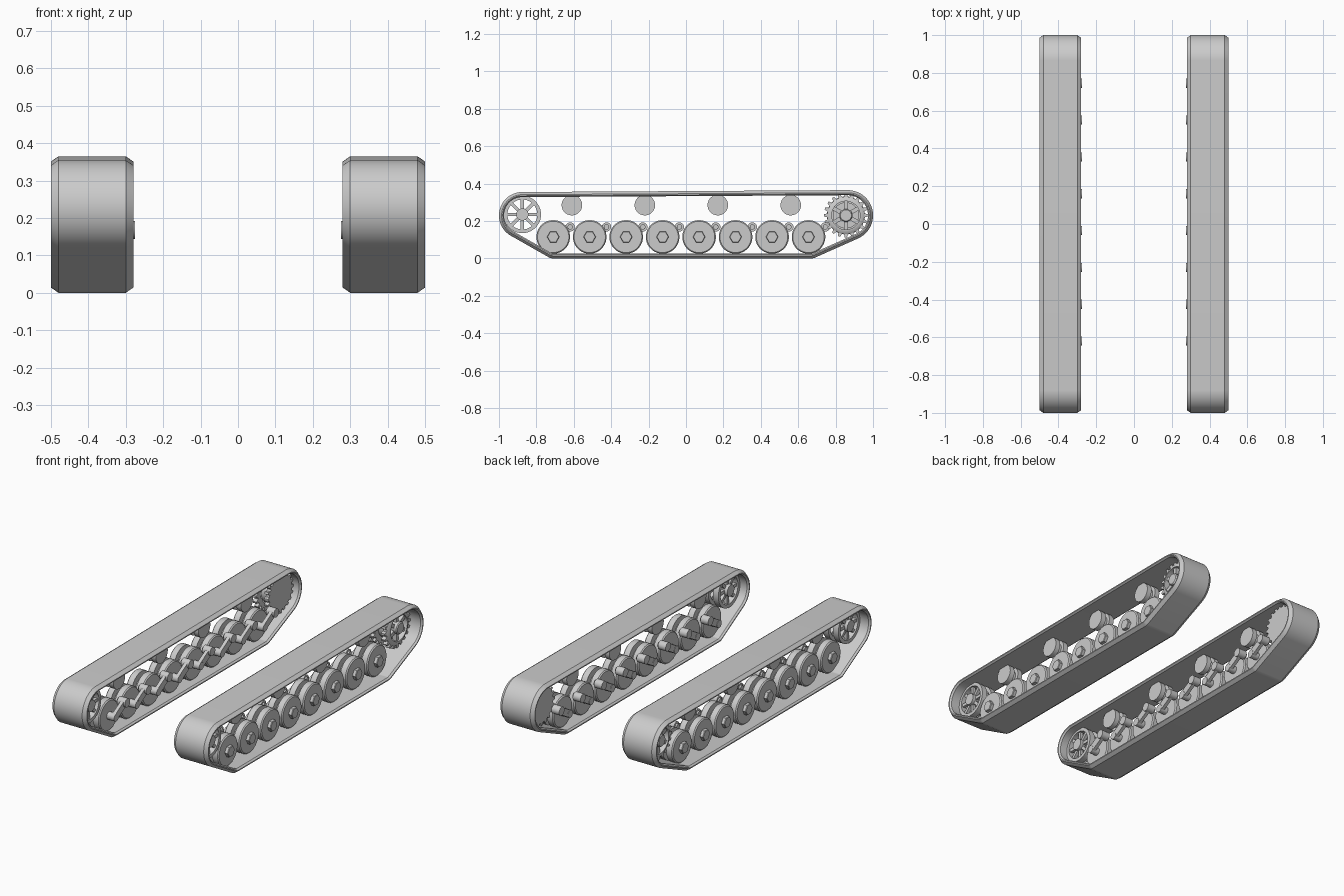
import bpy, bmesh
from math import sin, cos, pi, hypot, atan2
from mathutils import Matrix

if "Cube" in bpy.data.objects:
    bpy.data.objects.remove(bpy.data.objects["Cube"])

GREY = (0.6, 0.6, 0.6, 1)
grey = bpy.data.materials.new("plain grey")
grey.use_nodes = True
grey.diffuse_color = GREY
grey.node_tree.nodes["Principled BSDF"].inputs["Base Color"].default_value = GREY


def finish(name, bm):
    """Turn a left-hand part into a mirrored pair of objects."""
    for side, sign in (("left", 1), ("right", -1)):
        half = bm.copy()
        half.transform(Matrix.Scale(sign, 4, (1, 0, 0)))
        bmesh.ops.recalc_face_normals(half, faces=half.faces)
        mesh = bpy.data.meshes.new(name)
        half.to_mesh(mesh)
        half.free()
        mesh.materials.append(grey)
        ob = bpy.data.objects.new(f"{side}_{name}", mesh)
        bpy.context.collection.objects.link(ob)
        bpy.ops.object.select_all(action="DESELECT")
        ob.select_set(True)
        bpy.context.view_layer.objects.active = ob
        bpy.ops.object.shade_smooth_by_angle(angle=0.6)
    bm.free()


def skin(bm, rings, closed=False):
    """Join rings of points into a tube, capped unless closed on itself."""
    loops = [[bm.verts.new(p) for p in ring] for ring in rings]
    n = len(loops[0])
    pairs = list(zip(loops, loops[1:])) + ([(loops[-1], loops[0])] if closed else [])
    for a, b in pairs:
        for i in range(n):
            j = (i + 1) % n
            bm.faces.new((a[i], a[j], b[j], b[i]))
    if not closed:
        bm.faces.new(loops[0])
        bm.faces.new(loops[-1])


def lathe(bm, y, z, profile, sides=32, closed=False):
    """Spin (x, radius) pairs about an axle running along x."""
    turn = [2 * pi * (i + 0.5) / sides + pi / 2 for i in range(sides)]
    skin(bm, [[(x, y + r * cos(a), z + r * sin(a)) for a in turn] for x, r in profile], closed)


def bar(bm, x0, x1, p, q, w0, w1):
    """Flat tapered bar between two points in the side plane."""
    dy, dz = q[0] - p[0], q[1] - p[1]
    length = hypot(dy, dz)
    ny, nz = -dz / length, dy / length
    corners = [(p, w0), (q, w1), (q, -w1), (p, -w0)]
    skin(bm, [[(x, c[0] + ny * w, c[1] + nz * w) for c, w in corners] for x in (x0, x1)])


def spokes(bm, y, z, count, x0, x1, r0, r1, w):
    for i in range(count):
        a = 2 * pi * i / count + pi / 2
        bar(bm, x0, x1, (y + r0 * cos(a), z + r0 * sin(a)),
            (y + r1 * cos(a), z + r1 * sin(a)), w, w)


# Track belt: a band wrapped around four guide circles (y, z, radius)
GUIDES = [(-0.875, 0.23, 0.125), (0.865, 0.23, 0.135), (-0.71, 0.05, 0.05), (0.67, 0.05, 0.05)]


def outline(x, offset, count=128):
    ring = []
    for i in range(count):
        ny, nz = cos(2 * pi * i / count), sin(2 * pi * i / count)
        y, z, r = max(GUIDES, key=lambda g: g[0] * ny + g[1] * nz + g[2])
        ring.append((x, y + (r + offset) * ny, z + (r + offset) * nz))
    return ring


belt = bmesh.new()
section = [(0.28, -0.014), (0.30, 0), (0.48, 0), (0.50, -0.014),
           (0.50, -0.02), (0.49, -0.027), (0.29, -0.027), (0.28, -0.02)]
skin(belt, [outline(x, off) for x, off in section], closed=True)
finish("track_belt", belt)

# Road wheels: twin discs with a hub cap, each on a swing arm
wheels, arms = bmesh.new(), bmesh.new()
for i in range(8):
    y, z = -0.71 + 0.195 * i, 0.115
    lathe(wheels, y, z, [(0.33, 0.084), (0.336, 0.09), (0.37, 0.09), (0.37, 0.055), (0.395, 0.055),
                         (0.395, 0.09), (0.429, 0.09), (0.435, 0.084)])
    lathe(wheels, y, z, [(0.43, 0.033), (0.452, 0.033), (0.455, 0.03)], 6)
    py, pz = y + 0.09, z + 0.053
    bar(arms, 0.285, 0.305, (y, z), (py, pz), 0.02, 0.02)
    lathe(arms, y, z, [(0.283, 0.022), (0.34, 0.022)], 16)
    lathe(arms, py, pz, [(0.275, 0.025), (0.325, 0.025)], 16)
    lathe(arms, py, pz, [(0.32, 0.014), (0.335, 0.014)], 16)
finish("road_wheels", wheels)
finish("swing_arms", arms)

# Return rollers under the top run
rollers = bmesh.new()
for i in range(4):
    lathe(rollers, -0.61 + 0.39 * i, 0.285,
          [(0.335, 0.055), (0.365, 0.055), (0.365, 0.035), (0.39, 0.035), (0.39, 0.055), (0.42, 0.055)])
finish("return_rollers", rollers)

# Idler: twin open spoked rims on a common hub
idler = bmesh.new()
IY, IZ = -0.875, 0.235
for x in (0.335, 0.40):
    lathe(idler, IY, IZ, [(x, 0.08), (x, 0.1), (x + 0.035, 0.1), (x + 0.035, 0.08)], 32, True)
    spokes(idler, IY, IZ, 8, x + 0.008, x + 0.027, 0.025, 0.085, 0.009)
lathe(idler, IY, IZ, [(0.325, 0.033), (0.445, 0.033)], 16)
finish("idler_wheel", idler)

# Drive sprocket: toothed inner plate, toothed outer rim, spokes and hub
sprocket = bmesh.new()
SY, SZ = 0.855, 0.23
lathe(sprocket, SY, SZ, [(0.325, 0.102), (0.35, 0.102)])
lathe(sprocket, SY, SZ, [(0.35, 0.07), (0.40, 0.07)])
lathe(sprocket, SY, SZ, [(0.40, 0.076), (0.40, 0.1), (0.425, 0.1), (0.435, 0.085), (0.435, 0.076)],
      32, True)
spokes(sprocket, SY, SZ, 6, 0.40, 0.425, 0.025, 0.08, 0.011)
lathe(sprocket, SY, SZ, [(0.39, 0.035), (0.44, 0.035), (0.445, 0.03)], 16)
for i in range(20):
    a = 2 * pi * i / 20
    for x in (0.325, 0.40):
        bar(sprocket, x, x + 0.025, (SY + 0.097 * cos(a), SZ + 0.097 * sin(a)),
            (SY + 0.118 * cos(a), SZ + 0.118 * sin(a)), 0.011, 0.006)
finish("drive_sprocket", sprocket)
